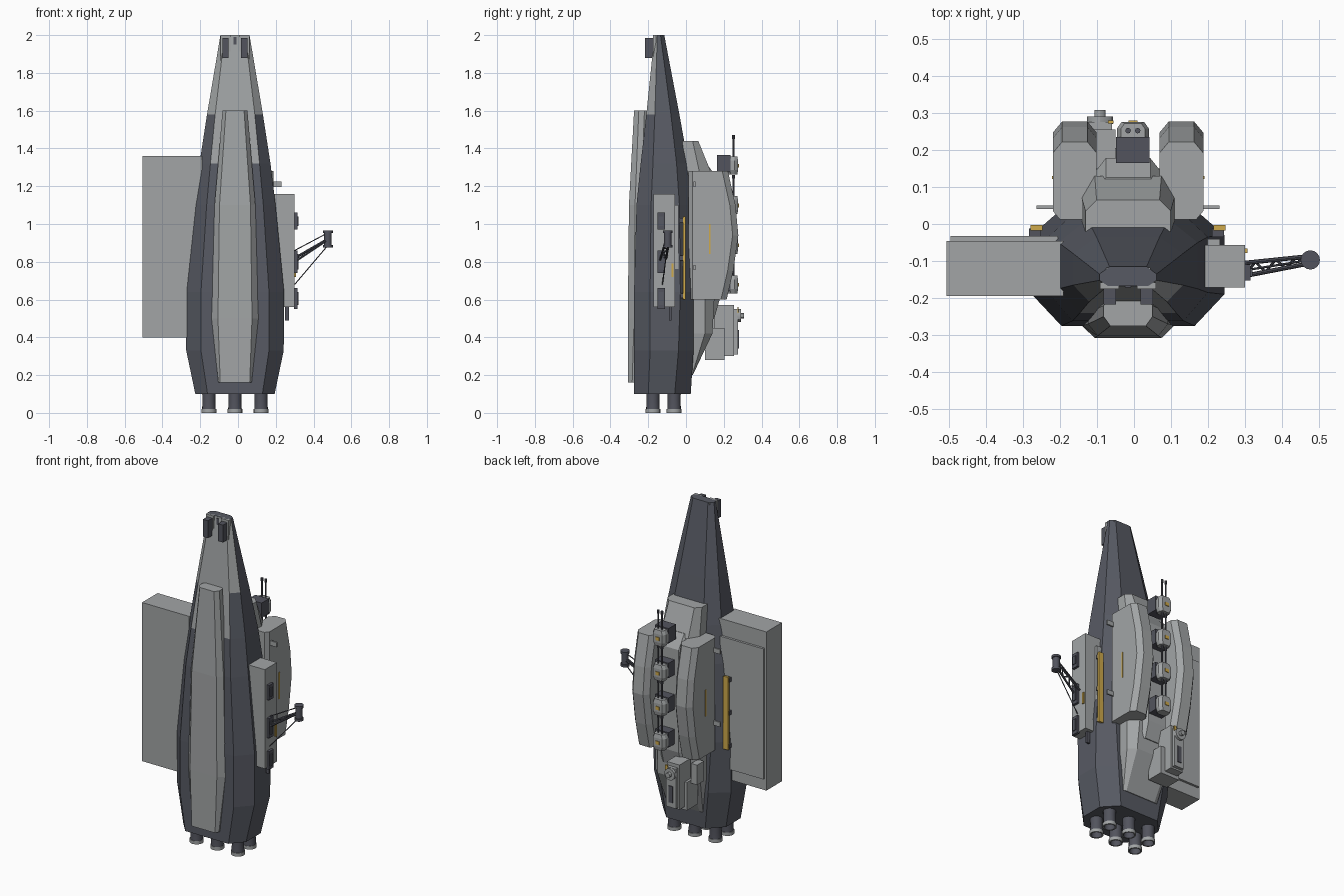
import bpy, bmesh, math
from mathutils import Vector

if "Cube" in bpy.data.objects:
    bpy.data.objects.remove(bpy.data.objects["Cube"])

CX = -0.016  # symmetry line of the hull


def mat(name, rgb):
    m = bpy.data.materials.new(name)
    m.diffuse_color = (*rgb, 1)
    m.use_nodes = True
    m.node_tree.nodes["Principled BSDF"].inputs["Base Color"].default_value = m.diffuse_color
    return m


DARK = mat("dark hull grey", (0.095, 0.102, 0.125))
LIGHT = mat("light armour grey", (0.36, 0.375, 0.38))
STEEL = mat("gun steel", (0.085, 0.088, 0.11))
GOLD = mat("gold trim", (0.62, 0.40, 0.07))


def loft(name, rings, mats, rule=None, smooth=False):
    """Skin closed rings of points, cap both ends, colour faces by rule(ring, side)."""
    bm = bmesh.new()
    vs = [[bm.verts.new(p) for p in r] for r in rings]
    n = len(vs[0])
    for k in range(len(vs) - 1):
        for i in range(n):
            j = (i + 1) % n
            f = bm.faces.new((vs[k][i], vs[k][j], vs[k + 1][j], vs[k + 1][i]))
            if rule:
                f.material_index = rule(k, i)
    bm.faces.new(vs[0][::-1])
    bm.faces.new(vs[-1])
    bmesh.ops.recalc_face_normals(bm, faces=bm.faces)
    me = bpy.data.meshes.new(name)
    bm.to_mesh(me)
    bm.free()
    for m in mats:
        me.materials.append(m)
    ob = bpy.data.objects.new(name, me)
    bpy.context.collection.objects.link(ob)
    if smooth:
        bpy.ops.object.select_all(action='DESELECT')
        ob.select_set(True)
        bpy.context.view_layer.objects.active = ob
        bpy.ops.object.shade_smooth_by_angle()
    return ob


def box(name, x0, x1, y0, y1, z0, z1, m):
    return loft(name, [[(x0, y0, z), (x1, y0, z), (x1, y1, z), (x0, y1, z)]
                       for z in (z0, z1)], [m])


def rod(name, a, b, r, m, n=8):
    a, b = Vector(a), Vector(b)
    q = (b - a).to_track_quat('Z', 'Y')
    circle = [q @ Vector((r * math.cos(t * math.tau / n), r * math.sin(t * math.tau / n), 0))
              for t in range(n)]
    return loft(name, [[e + c for c in circle] for e in (a, b)], [m], smooth=n > 6)


def octo(z, w, fw, yf, y1, y2, yb, bw, cx=CX):
    """Chamfered cross-section: front width fw, side width w, back width bw."""
    return [(cx + x, y, z) for x, y in ((-fw, yf), (fw, yf), (w, y1), (w, y2),
                                        (bw, yb), (-bw, yb), (-w, y2), (-w, y1))]


# main hull, with light plating on the front of the nose
hull = [(0.10, .21, .145, -.275, -.20, -.06, .025, .13),
        (0.33, .258, .18, -.275, -.19, -.04, .04, .16),
        (0.64, .26, .18, -.275, -.19, -.03, .04, .18),
        (1.10, .215, .15, -.262, -.185, -.035, .035, .14),
        (1.32, .188, .13, -.24, -.175, -.05, .012, .11),
        (1.58, .148, .105, -.21, -.165, -.08, -.035, .085),
        (2.00, .077, .055, -.167, -.152, -.135, -.115, .05)]
loft("main_hull", [octo(*r) for r in hull], [DARK, LIGHT],
     lambda k, i: int((i == 0 and k >= 4) or (i in (1, 7) and k >= 5)))
box("nose_cap", CX - .06, CX + .06, -.152, -.118, 1.985, 2.0, LIGHT)
box("nose_groove", CX - .008, CX + .008, -.172, -.16, 1.84, 1.99, STEEL)

# long light armour strip down the front
spine = [(0.16, .088, .078, -.308, -.285), (0.50, .124, .09, -.308, -.275),
         (1.10, .108, .082, -.302, -.27), (1.60, .066, .048, -.275, -.25)]
loft("front_armour", [octo(z, ow, iw, yf, ym, ym + .03, -.20, iw)
                      for z, ow, iw, yf, ym in spine], [LIGHT])

# nose sensors
for s in (-1, 1):
    x = CX + s * .050
    box("nose_sensor", x - .017, x + .017, -.217, -.17, 1.88, 1.985, STEEL)
    box("sensor_plate", x - .026, x + .026, -.176, -.158, 1.85, 2.0, LIGHT)

# six engine nozzles
for x in (-.138, 0, .138):
    for y in (-.175, -.063):
        prof = [(.12, .036), (.06, .034), (.02, .036), (.02, .039), (0, .039), (0, .031), (.05, .024)]
        loft("engine_nozzle", [[(CX + x + r * math.cos(t * math.tau / 16),
                                 y + r * math.sin(t * math.tau / 16), z) for t in range(16)]
                               for z, r in prof], [STEEL, LIGHT],
             lambda k, i: int(k in (2, 3, 4)), smooth=True)

# rear central block and raised turret ridge
block = [(0.20, .12, .12, .02, .03, .032, .036, .10), (0.42, .15, .15, 0, .03, .10, .14, .11),
         (0.60, .15, .15, 0, .03, .10, .15, .10), (0.62, .125, .125, 0, .03, .09, .135, .09),
         (1.28, .125, .125, 0, .01, .07, .13, .09), (1.44, .115, .115, -.02, .0, .035, .065, .085)]
loft("rear_block", [octo(*r) for r in block], [LIGHT])
ridge = [(0.50, .09, .09, .08, .1, .13, .15, .06), (0.60, .09, .09, .08, .1, .14, .178, .06),
         (1.22, .09, .09, .08, .1, .14, .178, .06), (1.30, .085, .085, .06, .08, .10, .125, .06)]
loft("turret_ridge", [octo(*r) for r in ridge], [LIGHT])

# paired side pods with gold stripes, rails and small fins
for s in (-1, 1):
    px = CX + s * .144
    pod = [(0.60, .215), (0.75, .25), (0.94, .277), (1.10, .262), (1.28, .222)]
    loft("side_pod", [octo(z, .059, .04, .012, .035, yb - .03, yb, .034, px) for z, yb in pod], [LIGHT])
    ox = px + s * .059
    box("pod_stripe", ox - .003, ox + .003, .121, .129, .84, 1.0, GOLD)
    rx = CX + s * .247
    box("gold_rail", rx - .016, rx + .016, -.017, -.003, .60, 1.04, GOLD)
    for z in (.62, .82, 1.02):
        box("rail_bracket", rx - .02, rx + .012, -.035, -.012, z - .012, z + .012, STEEL)
    for z in (.77, 1.21):
        fx = CX + s * .222
        box("hull_fin", fx - .025, fx + .025, .04, .05, z - .014, z + .014, LIGHT)

# four twin-barrel turrets
TX = -.003
for z in (.68, .89, 1.10, 1.31):
    box("turret_base", TX - .045, TX + .045, .165, .235, z - .035, z + .055, STEEL)
    loft("turret_housing", [octo(z + dz, .043 * k, .03 * k, .222, .235, .258, .258 + .018 * k, .03 * k, TX)
                            for dz, k in ((-.048, .75), (-.025, 1), (.025, 1), (.048, .75))], [LIGHT])
    box("turret_mark", TX - .012, TX + .012, .274, .280, z - .012, z + .008, GOLD)
    for s in (-1, 1):
        bx = TX + s * .013
        rod("gun_barrel", (bx, .252, z + .03), (bx, .252, z + .155), .005, STEEL)
        rod("gun_muzzle", (bx, .252, z + .14), (bx, .252, z + .16), .0075, STEEL)

# lower rear equipment housing with sensor dome
box("equipment_base", -.15, -.02, .10, .205, .28, .45, LIGHT)
box("equipment_box", -.135, -.05, .15, .255, .30, .57, LIGHT)
box("equipment_panel", -.125, -.06, .255, .275, .31, .55, LIGHT)
box("equipment_inset", -.105, -.08, .274, .28, .34, .44, STEEL)
rod("sensor_collar", (-.092, .27, .515), (-.092, .29, .515), .035, LIGHT, 12)
rod("sensor_dome", (-.092, .285, .515), (-.092, .308, .515), .015, LIGHT, 12)
box("equipment_mark", -.07, -.055, .272, .279, .53, .56, GOLD)
box("side_locker", -.19, -.15, .10, .165, .43, .55, LIGHT)

# large slab on the left
box("left_slab", -.506, -.19, -.195, -.046, .40, 1.36, LIGHT)
box("slab_panel", -.495, -.205, -.05, -.032, .47, 1.26, LIGHT)

# docking box on the right
box("docking_box", .18, .30, -.172, -.057, .56, 1.16, LIGHT)
box("docking_side_box", .17, .232, -.06, -.04, .60, 1.10, LIGHT)
for z0, z1 in ((.97, 1.06), (.74, .86), (.55, .66)):
    box("docking_hatch", .297, .315, -.152, -.110, z0, z1, STEEL)
    box("hatch_step", .314, .32, -.142, -.120, z0 + .02, z1 - .02, DARK)
box("docking_mark", .298, .306, -.078, -.066, .72, .79, GOLD)
box("lower_strut", .25, .27, -.09, -.078, .49, .57, STEEL)

# crane arm: two rails with zigzag bracing, cable and end drum
def lerp(a, b, t):
    return Vector(a).lerp(Vector(b), t)


A0, A1 = (.30, -.14, .80), (.465, -.108, .91)
B0, B1 = (.30, -.105, .82), (.465, -.088, .915)
rod("arm_rail", A0, A1, .006, STEEL)
rod("arm_rail", B0, B1, .006, STEEL)
for i in range(6):
    p, q = lerp(A0, A1, i / 6), lerp(B0, B1, (i + 1) / 6)
    if i % 2:
        p, q = lerp(B0, B1, i / 6), lerp(A0, A1, (i + 1) / 6)
    rod("arm_brace", p, q, .0035, STEEL, 6)
rod("arm_cable", (.30, -.125, .86), (.47, -.098, .95), .003, STEEL, 6)
rod("arm_cable", (.30, -.125, .68), (.47, -.098, .88), .003, STEEL, 6)
rod("arm_drum", (.476, -.097, .885), (.476, -.097, .96), .020, STEEL, 16)
for z in (.875, .952):
    rod("drum_rim", (.476, -.097, z), (.476, -.097, z + .014), .026, STEEL, 16)
